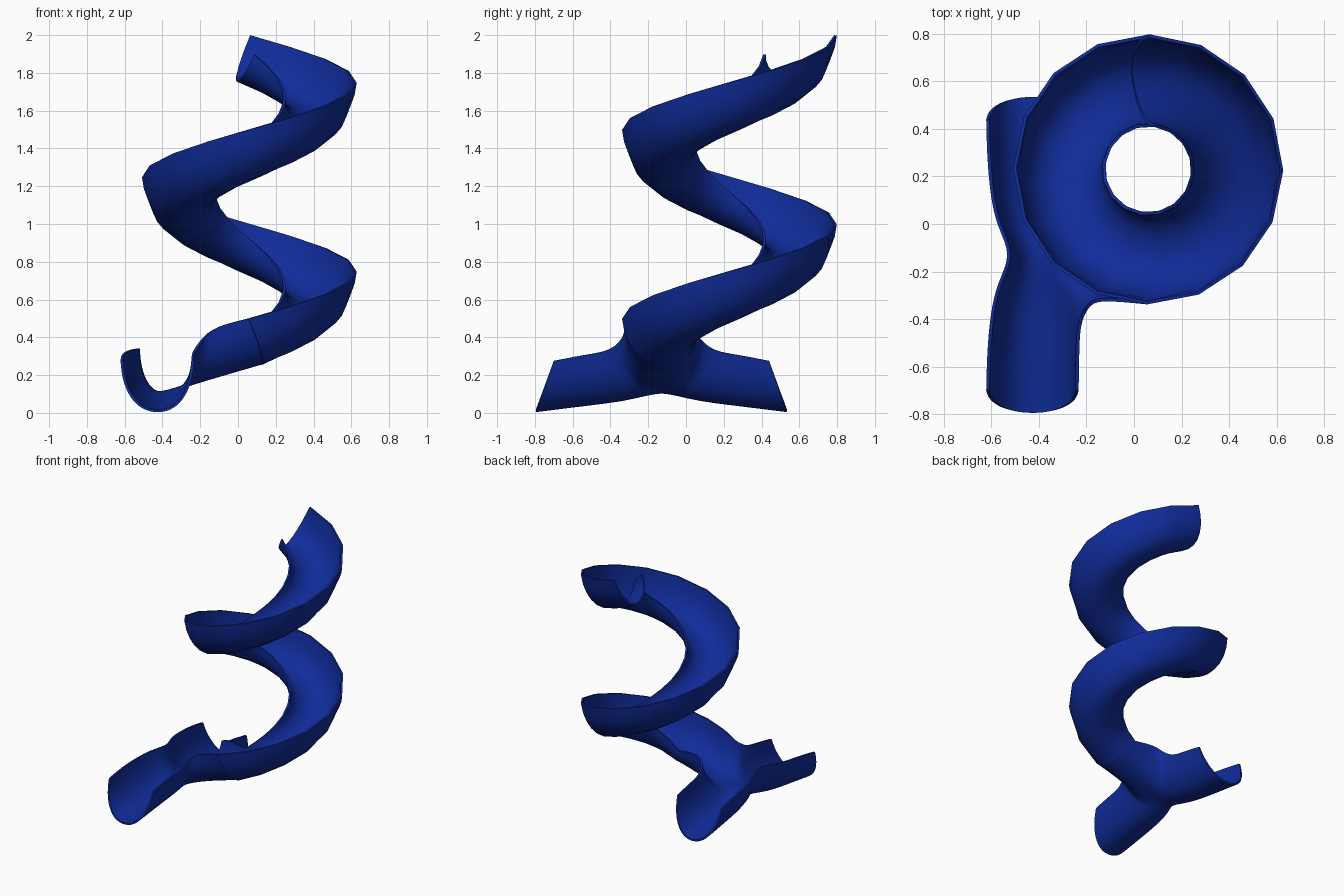
import bpy, bmesh, math
from mathutils import Vector

if "Cube" in bpy.data.objects:
    bpy.data.objects.remove(bpy.data.objects["Cube"])

N = 7                      # points per quarter of the channel section
CX, CY, R = 0.06, 0.23, 0.365
MID = -0.13                # y of the fork's mirror plane

blue = bpy.data.materials.new("blue_plastic")
blue.diffuse_color = (0.005, 0.025, 0.32, 1)
blue.use_nodes = True
blue.node_tree.nodes["Principled BSDF"].inputs["Base Color"].default_value = blue.diffuse_color


def curve_steps():
    """(sideways, upward) factors from channel floor to rim."""
    for k in range(N):
        t = math.pi / 2 * k / (N - 1)
        yield math.sin(t) ** 0.9, 1 - math.cos(t)


def quarter(b, r, axis):
    """Floor b to rim r; axis names the sideways direction (x, y or both)."""
    b, r = Vector(b), Vector(r)
    out = []
    for s, u in curve_steps():
        f = (s if 'x' in axis else u, s if 'y' in axis else u, u)
        out.append(Vector([b[i] + (r[i] - b[i]) * f[i] for i in range(3)]))
    return out


def helix_quarter(i, width, height):
    a = math.radians(100 - 22.5 * i)
    rad = Vector((math.cos(a), math.sin(a), 0))
    tan = Vector((math.sin(a), -math.cos(a), -0.43)).normalized()
    up = rad.cross(tan)
    if up.z < 0:
        up = -up
    p = Vector((CX, CY, 1.76 - i / 16)) + rad * R
    return [p + rad * width * s + up * height * u for s, u in curve_steps()]


def loft(bm, rows):
    vs = [[bm.verts.new(p) for p in row] for row in rows]
    for a, b in zip(vs, vs[1:]):
        for j in range(len(a) - 1):
            bm.faces.new((a[j], a[j + 1], b[j + 1], b[j]))


def make(name, bm, subdivide):
    bmesh.ops.remove_doubles(bm, verts=bm.verts, dist=0.0005)
    bmesh.ops.recalc_face_normals(bm, faces=bm.faces)
    me = bpy.data.meshes.new(name)
    bm.to_mesh(me)
    bm.free()
    ob = bpy.data.objects.new(name, me)
    bpy.context.collection.objects.link(ob)
    me.materials.append(blue)
    bpy.ops.object.select_all(action='DESELECT')
    ob.select_set(True)
    bpy.context.view_layer.objects.active = ob
    if subdivide:
        m = ob.modifiers.new("smooth", 'SUBSURF')
        m.levels = m.render_levels = 2
        m.boundary_smooth = 'PRESERVE_CORNERS'
        bpy.ops.object.modifier_apply(modifier=m.name)
    m = ob.modifiers.new("wall", 'SOLIDIFY')
    m.thickness, m.offset = 0.014, 0
    bpy.ops.object.modifier_apply(modifier=m.name)
    bpy.ops.object.shade_smooth_by_angle(angle=math.radians(40))


OUTER, INNER = (0.187, 0.26), (-0.187, 0.15)

# spiral channel: one and a half turns
bm = bmesh.new()
loft(bm, [helix_quarter(i, *INNER)[::-1] + helix_quarter(i, *OUTER)[1:]
          for i in range(25)])
make("spiral_channel", bm, False)

# forked exit: (floor d,x,z), (left rim d,x,z), (right rim d,x,z)
branch = [
    ((0.00, -0.400, 0.110), (0.00, -0.505, 0.345), (0.20, -0.190, 0.390)),
    ((0.10, -0.405, 0.090), (0.12, -0.570, 0.335), (0.27, -0.225, 0.335)),
    ((0.22, -0.412, 0.062), (0.25, -0.598, 0.320), (0.33, -0.235, 0.318)),
    ((0.45, -0.420, 0.035), (0.42, -0.612, 0.303), (0.43, -0.238, 0.303)),
    ((0.665, -0.425, 0.008), (0.57, -0.615, 0.275), (0.57, -0.240, 0.275)),
]
bm = bmesh.new()
for side in (-1, 1):
    def P(p):
        return (p[1], MID + side * p[0], p[2])

    start = helix_quarter(24, *(OUTER if side < 0 else INNER))
    rim_z = 0.455 if side < 0 else 0.42
    right = [start, quarter((-0.10, MID, 0.195),
                            (-0.13, MID + side * 0.183, rim_z), 'y')]
    right += [quarter(P(b), P(r), 'xy' if i == 0 else 'x')
              for i, (b, l, r) in enumerate(branch)]
    loft(bm, right)
    loft(bm, [quarter(P(b), P(l), 'x') for b, l, r in branch])
make("forked_exit", bm, True)
